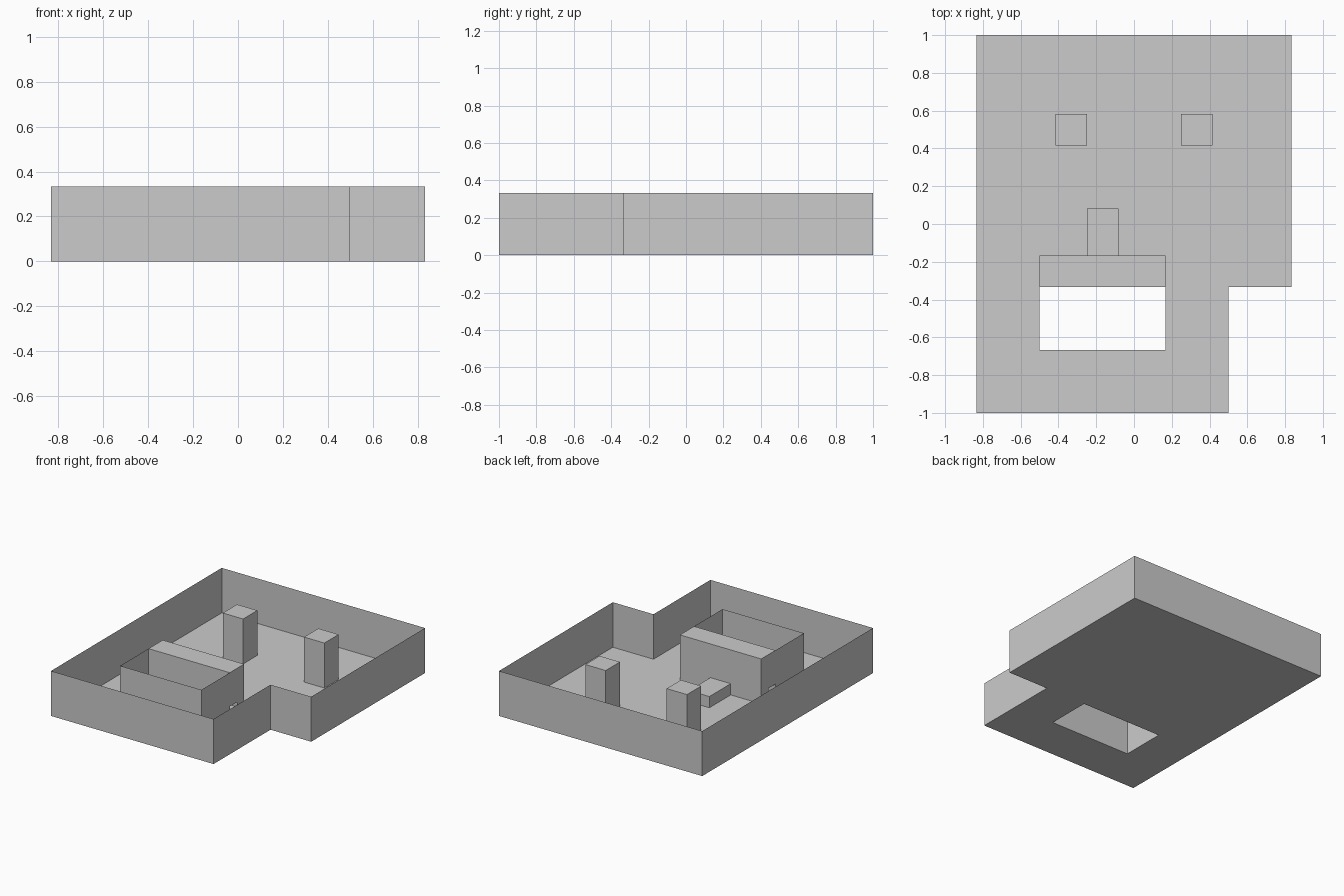
import bpy
import bmesh
from mathutils import Vector

if "Cube" in bpy.data.objects:
    bpy.data.objects.remove(bpy.data.objects["Cube"])

U = 1 / 12   # plan module
H = 4        # wall height in modules


def finish(bm, name):
    me = bpy.data.meshes.new(name)
    bmesh.ops.remove_doubles(bm, verts=bm.verts, dist=1e-5)
    bmesh.ops.scale(bm, vec=(U, U, U), verts=bm.verts)
    bm.to_mesh(me)
    bm.free()
    ob = bpy.data.objects.new(name, me)
    bpy.context.collection.objects.link(ob)
    return ob


def wall_strip(name, points, closed=False):
    """Thin upright walls along a plan path."""
    bm = bmesh.new()
    low = [bm.verts.new((x, y, 0)) for x, y in points]
    high = [bm.verts.new((x, y, H)) for x, y in points]
    n = len(points)
    for i in range(n if closed else n - 1):
        j = (i + 1) % n
        bm.faces.new((low[i], low[j], high[j], high[i]))
    return finish(bm, name)


def open_box(name, x0, x1, y0, y1, h):
    """Box standing on the floor, without a bottom face."""
    bm = bmesh.new()
    bmesh.ops.create_cube(bm, size=1)
    for v in bm.verts:
        v.co = Vector((x1 if v.co.x > 0 else x0,
                       y1 if v.co.y > 0 else y0,
                       h if v.co.z > 0 else 0))
    bm.normal_update()
    bmesh.ops.delete(bm, geom=[f for f in bm.faces if f.normal.z < -0.5], context='FACES')
    return finish(bm, name)


outline = [(-10, -12), (6, -12), (6, -4), (10, -4), (10, 12), (-10, 12)]
court = [(-6, -8), (2, -8), (2, -4), (-6, -4)]

# Floor with the courtyard opening
bm = bmesh.new()
edges = []
for loop in (outline, court):
    vs = [bm.verts.new((x, y, 0)) for x, y in loop]
    edges += [bm.edges.new((vs[i], vs[(i + 1) % len(vs)])) for i in range(len(vs))]
bmesh.ops.triangle_fill(bm, edges=edges, use_beauty=True, normal=(0, 0, 1))
finish(bm, "floor")

# Outer walls and the three free courtyard walls
wall_strip("outer_walls", outline, closed=True)
wall_strip("courtyard_walls", [(-6, -4), (-6, -8), (2, -8), (2, -4)])

# Long block behind the courtyard, with a low opening at each end
bm = bmesh.new()
end = [(-4, 0), (-4, H), (-2, H), (-2, 0), (-3, 0), (-3, 1), (-4, 1)]
for x, step in ((-6, -1), (2, 1)):
    bm.faces.new([bm.verts.new((x, y, z)) for y, z in end[1:][::-step]])
for quad in ([(-6, -4, 0), (2, -4, 0), (2, -4, H), (-6, -4, H)],
             [(2, -2, 0), (-6, -2, 0), (-6, -2, H), (2, -2, H)],
             [(-6, -4, H), (2, -4, H), (2, -2, H), (-6, -2, H)]):
    bm.faces.new([bm.verts.new(p) for p in quad])
finish(bm, "long_block")

# Pair of columns and the low plinth
for side, x in (("left", -4), ("right", 4)):
    open_box(side + "_column", x - 1, x + 1, 5, 7, H)
open_box("low_plinth", -3, -1, -2, 1, 1)
